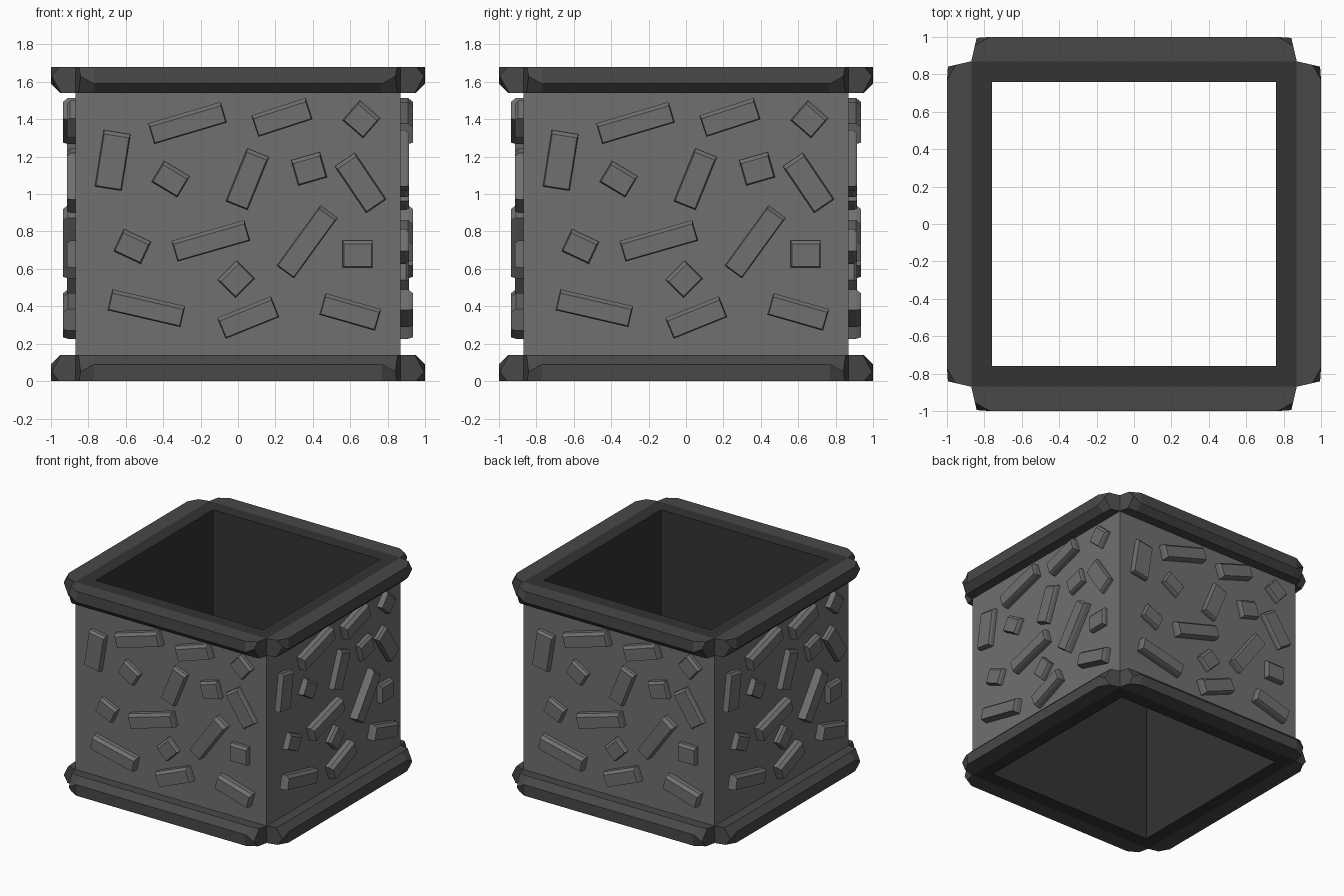
import bpy, bmesh, math
from mathutils import Matrix, Vector

if "Cube" in bpy.data.objects:
    bpy.data.objects.remove(bpy.data.objects["Cube"])

H = 1.68      # total height
R = 0.87      # outer half width of the walls
RI = 0.76     # inner half width


def material(name, v):
    m = bpy.data.materials.new(name)
    m.diffuse_color = (v, v, v, 1)
    m.use_nodes = True
    m.node_tree.nodes["Principled BSDF"].inputs["Base Color"].default_value = m.diffuse_color
    return m


stone = material("grey stone", 0.16)
trim = material("dark trim", 0.065)
inner = material("near black inside", 0.033)


def finish(bm, name, mats):
    bmesh.ops.recalc_face_normals(bm, faces=bm.faces)
    me = bpy.data.meshes.new(name)
    bm.to_mesh(me)
    bm.free()
    for m in mats:
        me.materials.append(m)
    ob = bpy.data.objects.new(name, me)
    bpy.context.collection.objects.link(ob)
    return ob


def loft(bm, sections, closed=False):
    """Bridge equal-length closed sections; cap the ends if open."""
    rings = [[bm.verts.new(p) for p in s] for s in sections]
    n = len(rings[0])
    pairs = list(zip(rings, rings[1:] + rings[:1]))
    for a, b in (pairs if closed else pairs[:-1]):
        for i in range(n):
            j = (i + 1) % n
            bm.faces.new((a[i], a[j], b[j], b[i]))
    if not closed:
        bm.faces.new(rings[0])
        bm.faces.new(rings[-1])


# open square shell
bm = bmesh.new()
profile = [(R, 0), (R, 0.14), (R, H - 0.14), (R, H), (RI, H), (RI, 0)]
corners = [(-1, -1), (1, -1), (1, 1), (-1, 1)]
loft(bm, [[(sx * r, sy * r, z) for sx, sy in corners] for r, z in profile], True)
for f in bm.faces:
    c = f.calc_center_median()
    if max(abs(c.x), abs(c.y)) > R - 0.01:
        f.material_index = 0 if 0.14 < c.z < H - 0.14 else 1
    else:
        f.material_index = 2
finish(bm, "box_shell", [stone, trim, inner])

# trim beams: chamfered bars with cut ends, four at the bottom and four on top
MID = [(R, 0), (1, 0), (1, 0.09), (0.95, 0.14), (R, 0.14)]
END = [(R, 0), (0.955, 0), (0.995, 0.05), (0.945, 0.14), (R, 0.14)]


def end_x(d):
    return R - 0.03 * (d - R) / (1 - R)


for level in ("bottom", "top"):
    for k in range(4):
        bm = bmesh.new()
        loft(bm, [[(-end_x(d), -d, z) for d, z in END],
                  [(-0.77, -d, z) for d, z in MID],
                  [(0.77, -d, z) for d, z in MID],
                  [(end_x(d), -d, z) for d, z in END]])
        if level == "top":
            for v in bm.verts:
                v.co.z = H - v.co.z
        bm.transform(Matrix.Rotation(k * math.pi / 2, 4, 'Z'))
        finish(bm, f"{level}_trim_beam_{k + 1}", [trim])

# raised stone chips on each wall: x, z, width, height, angle
CHIPS = [
    (-0.67, 1.18, .145, .305, -9), (-0.27, 1.38, .405, .115, 16.5),
    (0.235, 1.41, .305, .12, 18), (0.66, 1.40, .145, .14, -41),
    (-0.36, 1.08, .16, .13, -31), (0.05, 1.08, .125, .305, -22),
    (0.38, 1.135, .16, .14, 16), (0.655, 1.06, .13, .30, 34),
    (-0.565, 0.72, .16, .13, -25), (-0.145, 0.75, .405, .115, 16),
    (0.37, 0.745, .115, .40, -36), (0.64, 0.68, .16, .145, 0),
    (-0.01, 0.545, .145, .135, 45), (-0.49, 0.39, .40, .115, -13),
    (0.055, 0.34, .31, .12, 22), (0.60, 0.37, .31, .12, -16),
]
for k, side in enumerate(("front", "right", "back", "left")):
    bm = bmesh.new()
    for x, z, w, h, ang in CHIPS:
        depth = 0.065 if w > 0.2 or h > 0.35 else 0.045
        rot = Matrix.Rotation(math.radians(-ang), 3, 'Y')
        rings = []
        # straight sides, then a small chamfer along the top edge
        for y, top_cut, cut in ((0, 0, 0), (depth * 0.6, 0, 0), (depth, 0.02, 0.006)):
            a, b = w / 2 - cut, h / 2
            pts = [(-a, -b + cut), (a, -b + cut), (a, b - top_cut), (-a, b - top_cut)]
            rings.append([rot @ Vector((px, 0, pz)) + Vector((x, -R - y, z)) for px, pz in pts])
        loft(bm, rings)
    bm.transform(Matrix.Rotation(k * math.pi / 2, 4, 'Z'))
    finish(bm, f"{side}_stone_chips", [stone])
